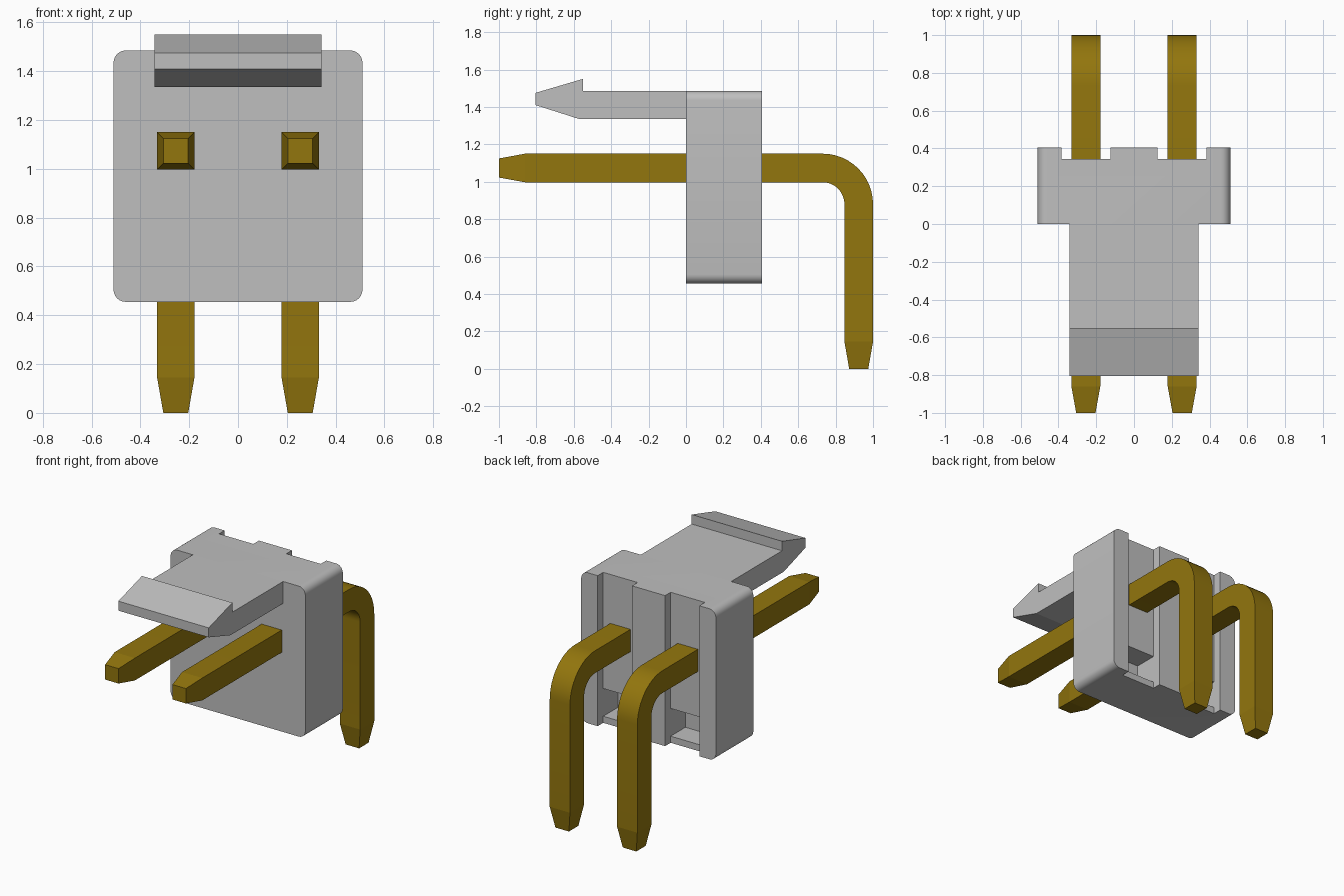
import bpy, bmesh, math
from mathutils import Vector

if "Cube" in bpy.data.objects:
    bpy.data.objects.remove(bpy.data.objects["Cube"])


def material(name, rgb):
    m = bpy.data.materials.new(name)
    m.diffuse_color = (*rgb, 1)
    m.use_nodes = True
    m.node_tree.nodes["Principled BSDF"].inputs["Base Color"].default_value = m.diffuse_color
    return m


GREY = material("light grey plastic", (0.52, 0.52, 0.52))
GOLD = material("dark gold metal", (0.29, 0.18, 0.004))


def finish(name, bm, mat):
    bmesh.ops.recalc_face_normals(bm, faces=bm.faces)
    me = bpy.data.meshes.new(name)
    bm.to_mesh(me)
    bm.free()
    ob = bpy.data.objects.new(name, me)
    bpy.context.collection.objects.link(ob)
    me.materials.append(mat)
    return ob


def box(name, lo, hi, mat, round_y=0.0):
    bm = bmesh.new()
    bmesh.ops.create_cube(bm, size=1)
    for v in bm.verts:
        v.co = [lo[i] + (v.co[i] + 0.5) * (hi[i] - lo[i]) for i in range(3)]
    if round_y:
        edges = [e for e in bm.edges
                 if abs(e.verts[0].co.y - e.verts[1].co.y) > 1e-4]
        bmesh.ops.bevel(bm, geom=edges, offset=round_y, segments=6,
                        profile=0.5, affect='EDGES')
    return finish(name, bm, mat)


def smooth(ob):
    bpy.ops.object.select_all(action='DESELECT')
    ob.select_set(True)
    bpy.context.view_layer.objects.active = ob
    bpy.ops.object.shade_smooth_by_angle(angle=math.radians(30))


# Housing block with rounded side corners
housing = box("housing", (-0.51, 0, 0.455), (0.51, 0.405, 1.485), GREY, 0.05)

# Rear channels and the deeper pocket at the foot of each one
cutters = []
for s in (-1, 1):
    x0, x1 = sorted((s * 0.125, s * 0.385))
    cutters.append(box("channel_cutter", (x0, 0.345, 0.3), (x1, 0.6, 1.6), GREY))
    cutters.append(box("pocket_cutter", (x0, 0.185, 0.50), (x1, 0.5, 0.69), GREY))
for c in cutters:
    c.hide_render = True
    mod = housing.modifiers.new("cut", 'BOOLEAN')
    mod.operation, mod.solver, mod.object = 'DIFFERENCE', 'EXACT', c
    bpy.context.view_layer.objects.active = housing
    bpy.ops.object.modifier_apply(modifier=mod.name)
for c in cutters:
    bpy.data.objects.remove(c)
smooth(housing)

# Locking tongue with a barbed tip, extruded across x
profile = [(0, 1.335), (-0.57, 1.335), (-0.805, 1.41), (-0.805, 1.475),
           (-0.55, 1.55), (-0.55, 1.485), (0, 1.485)]
bm = bmesh.new()
face = bm.faces.new([bm.verts.new((-0.342, y, z)) for y, z in profile])
ext = bmesh.ops.extrude_face_region(bm, geom=[face], use_keep_orig=True)
bmesh.ops.translate(bm, vec=(0.684, 0, 0),
                    verts=[g for g in ext["geom"] if isinstance(g, bmesh.types.BMVert)])
finish("locking_tongue", bm, GREY)


# Right-angle pin: square section swept along a bent path with tapered ends
def pin(name, x):
    w, tip, cy, cz, r = 0.0765, 0.051, 0.73, 0.88, 0.1935
    stations = [(-1, cz + r, 0, tip), (-0.86, cz + r, 0, w)]
    for i in range(13):
        a = math.pi / 2 * i / 12
        stations.append((cy + r * math.sin(a), cz + r * math.cos(a), a, w))
    stations += [(cy + r, 0.145, math.pi / 2, w), (cy + r, 0, math.pi / 2, tip)]
    bm = bmesh.new()
    rings = []
    for y, z, a, h in stations:
        n = Vector((0, math.sin(a), math.cos(a)))
        rings.append([bm.verts.new(Vector((x + sx * h, y, z)) + n * sn * h)
                      for sx, sn in ((-1, -1), (1, -1), (1, 1), (-1, 1))])
    for p, q in zip(rings, rings[1:]):
        for i in range(4):
            j = (i + 1) % 4
            bm.faces.new((p[i], p[j], q[j], q[i]))
    bm.faces.new(rings[0])
    bm.faces.new(rings[-1])
    smooth_pin = finish(name, bm, GOLD)
    bpy.ops.object.select_all(action='DESELECT')
    smooth_pin.select_set(True)
    bpy.context.view_layer.objects.active = smooth_pin
    bpy.ops.object.shade_smooth_by_angle(angle=math.radians(9))


pin("left_pin", -0.255)
pin("right_pin", 0.255)
